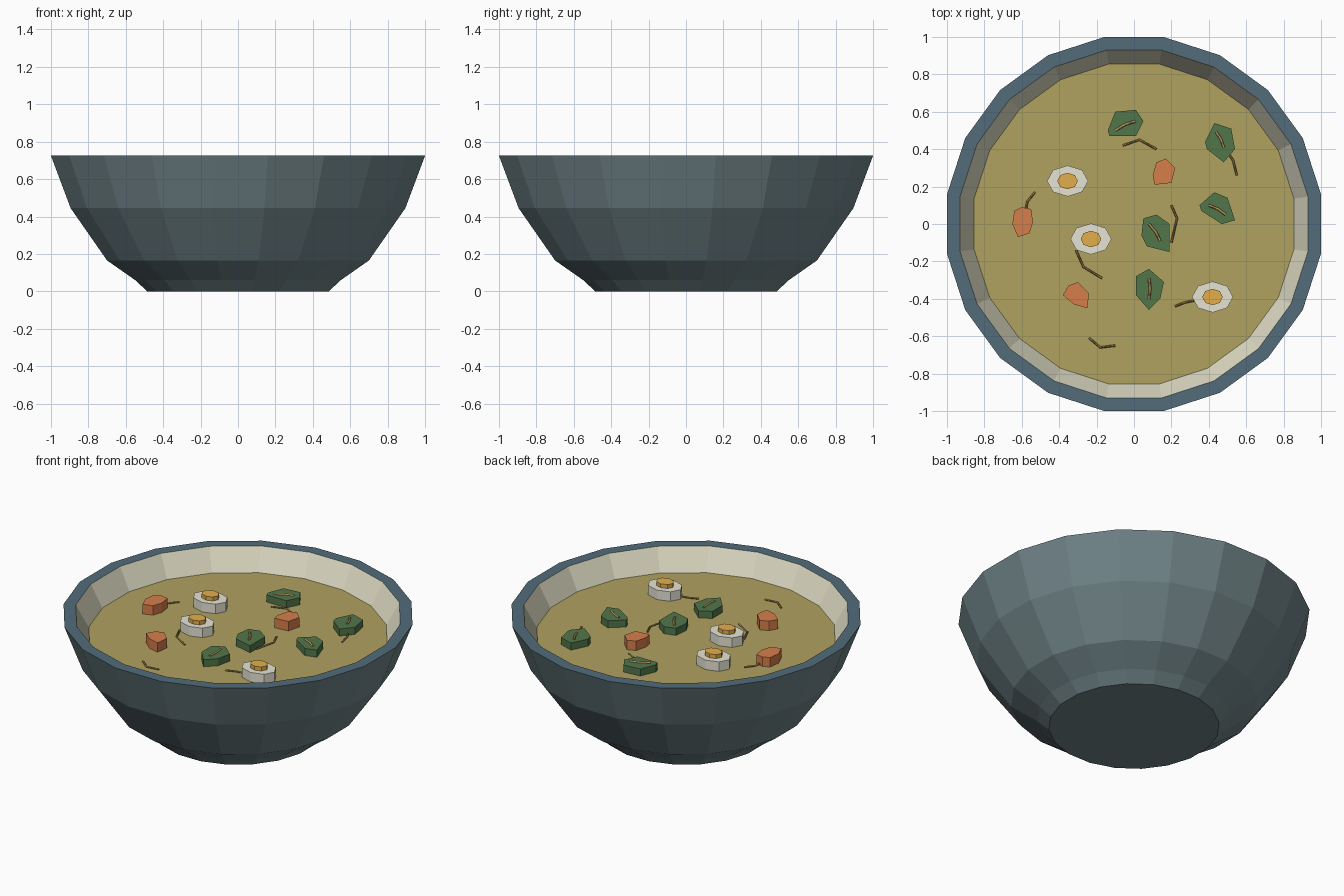
import bpy, bmesh
from math import sin, cos, pi, radians
from mathutils import Vector

cube = bpy.data.objects.get("Cube")
if cube:
    bpy.data.objects.remove(cube, do_unlink=True)

SIDES = 20
SOUP_Z = 0.59


def material(name, *srgb):
    """Flat material from 0-255 screen colour, stored as linear."""
    lin = [((c / 255 + 0.055) / 1.055) ** 2.4 for c in srgb] + [1]
    mat = bpy.data.materials.new(name)
    mat.use_nodes = True
    mat.diffuse_color = lin
    mat.node_tree.nodes["Principled BSDF"].inputs["Base Color"].default_value = lin
    return mat


slate = material("slate glaze", 112, 132, 136)
rim_blue = material("blue rim", 82, 108, 122)
cream = material("cream glaze", 222, 219, 195)
broth = material("broth", 176, 162, 96)
egg_white = material("egg white", 230, 228, 212)
yolk = material("yolk", 228, 174, 76)
leaf_green = material("leaf green", 82, 118, 74)
carrot = material("carrot orange", 214, 126, 74)
stem_tan = material("vein tan", 180, 146, 88)
herb_brown = material("herb brown", 138, 116, 64)


def finish(name, bm, mats):
    bmesh.ops.recalc_face_normals(bm, faces=bm.faces)
    mesh = bpy.data.meshes.new(name)
    bm.to_mesh(mesh)
    bm.free()
    for mat in mats:
        mesh.materials.append(mat)
    obj = bpy.data.objects.new(name, mesh)
    bpy.context.collection.objects.link(obj)
    return obj


def lathe(name, profile, mats, slot=lambda i: 0):
    """Revolve (half width, z) points; both ends are capped."""
    bm = bmesh.new()
    rings = []
    for width, z in profile:
        r = width / cos(pi / SIDES)
        rings.append([bm.verts.new((r * cos(a), r * sin(a), z))
                      for a in ((i + 0.5) * 2 * pi / SIDES for i in range(SIDES))])
    for k, (low, high) in enumerate(zip(rings, rings[1:])):
        for i in range(SIDES):
            j = (i + 1) % SIDES
            bm.faces.new((low[i], low[j], high[j], high[i])).material_index = slot(k)
    bm.faces.new(rings[0]).material_index = slot(0)
    bm.faces.new(rings[-1]).material_index = slot(len(rings))
    return finish(name, bm, mats)


def prism(name, outline, z, height, mat):
    """Extrude a flat outline upwards from z."""
    bm = bmesh.new()
    base = bm.faces.new([bm.verts.new((x, y, z)) for x, y in outline])
    top = bmesh.ops.extrude_face_region(bm, geom=[base], use_keep_orig=True)["geom"]
    bmesh.ops.translate(bm, vec=(0, 0, height),
                        verts=[v for v in top if isinstance(v, bmesh.types.BMVert)])
    return finish(name, bm, [mat])


def strand(name, points, z, radius, mat):
    """Thin bent stalk lying on a surface."""
    curve = bpy.data.curves.new(name, "CURVE")
    curve.dimensions = "3D"
    curve.bevel_depth = radius
    curve.bevel_resolution = 0
    curve.use_fill_caps = True
    spline = curve.splines.new("POLY")
    spline.points.add(len(points) - 1)
    for p, (x, y) in zip(spline.points, points):
        p.co = (x, y, z, 1)
    curve.materials.append(mat)
    obj = bpy.data.objects.new(name, curve)
    bpy.context.collection.objects.link(obj)


def hundredths(points):
    return [Vector(p) / 100 for p in points]


def oval(x, y, rx, ry):
    """Eight-sided oval outline."""
    return [(x + rx * cos(a), y + ry * sin(a))
            for a in (radians(45 * i) for i in range(8))]


# Bowl: outer wall, flat rim, inner wall
lathe("bowl",
      [(0.485, 0), (0.55, 0.06), (0.70, 0.165), (0.895, 0.445), (1, 0.725),
       (0.93, 0.725), (0.855, SOUP_Z - 0.005), (0.6, 0.25), (0.4, 0.12)],
      [slate, rim_blue, cream],
      lambda k: 0 if k < 4 else 1 if k == 4 else 2)

# Soup surface
lathe("soup", [(0.83, SOUP_Z - 0.04), (0.855, SOUP_Z)], [broth])

# Egg halves
for i, (x, y) in enumerate([(-0.355, 0.23), (-0.23, -0.08), (0.42, -0.39)]):
    prism(f"egg_white_{i}", oval(x, y, 0.11, 0.083), SOUP_Z - 0.01, 0.07, egg_white)
    prism(f"egg_yolk_{i}", oval(x, y, 0.055, 0.044), SOUP_Z + 0.055, 0.03, yolk)

# Leaves, each with a thin bent vein
leaves = [
    ([(-10, 60), (1, 61), (5, 55), (1, 47), (-13, 47), (-14, 50)], (-10, 50), (1, 55)),
    ([(43, 54), (52, 51), (54, 40), (48, 33), (39, 40), (38, 44)], (44, 49), (48, 41)),
    ([(43, 17), (50, 14), (54, 2), (47, 0), (36, 7), (35, 10)], (40, 10), (49, 5)),
    ([(12, 5), (19, 0), (19, -15), (7, -12), (4, -6), (5, 3)], (8, 0), (14, -9)),
    ([(8, -24), (16, -31), (14, -40), (8, -46), (1, -38), (1, -28)], (8, -29), (8, -40)),
]
for i, (outline, start, end) in enumerate(leaves):
    prism(f"leaf_{i}", hundredths(outline), SOUP_Z - 0.01, 0.055, leaf_green)
    a, b = hundredths([start, end])
    bend = (a + b) / 2 + (b - a).orthogonal() * 0.06
    strand(f"leaf_vein_{i}", [a, bend, b], SOUP_Z + 0.047, 0.007, stem_tan)

# Carrot chunks
carrots = [
    [(17, 35), (22, 30), (20, 22), (11, 21), (10, 26), (12, 33)],
    [(-64, 7), (-60, 9), (-55, 8), (-54, 1), (-56, -5), (-62, -7), (-65, 0)],
    [(-35, -33), (-30, -31), (-24, -37), (-25, -45), (-32, -43), (-38, -38)],
]
for i, outline in enumerate(carrots):
    prism(f"carrot_{i}", hundredths(outline), SOUP_Z - 0.01, 0.07, carrot)

# Loose herb stalks
herbs = [
    [(-6, 42), (3, 45), (12, 40)],
    [(51, 37), (53, 34), (55, 26)],
    [(-53, 17), (-57, 12), (-58, 7)],
    [(20, 10), (23, 3), (20, -10)],
    [(-31, -14), (-27, -23), (-17, -29)],
    [(-24, -61), (-18, -66), (-10, -65)],
    [(22, -44), (27, -42), (32, -41)],
]
for i, path in enumerate(herbs):
    strand(f"herb_{i}", hundredths(path), SOUP_Z + 0.008, 0.006, herb_brown)
